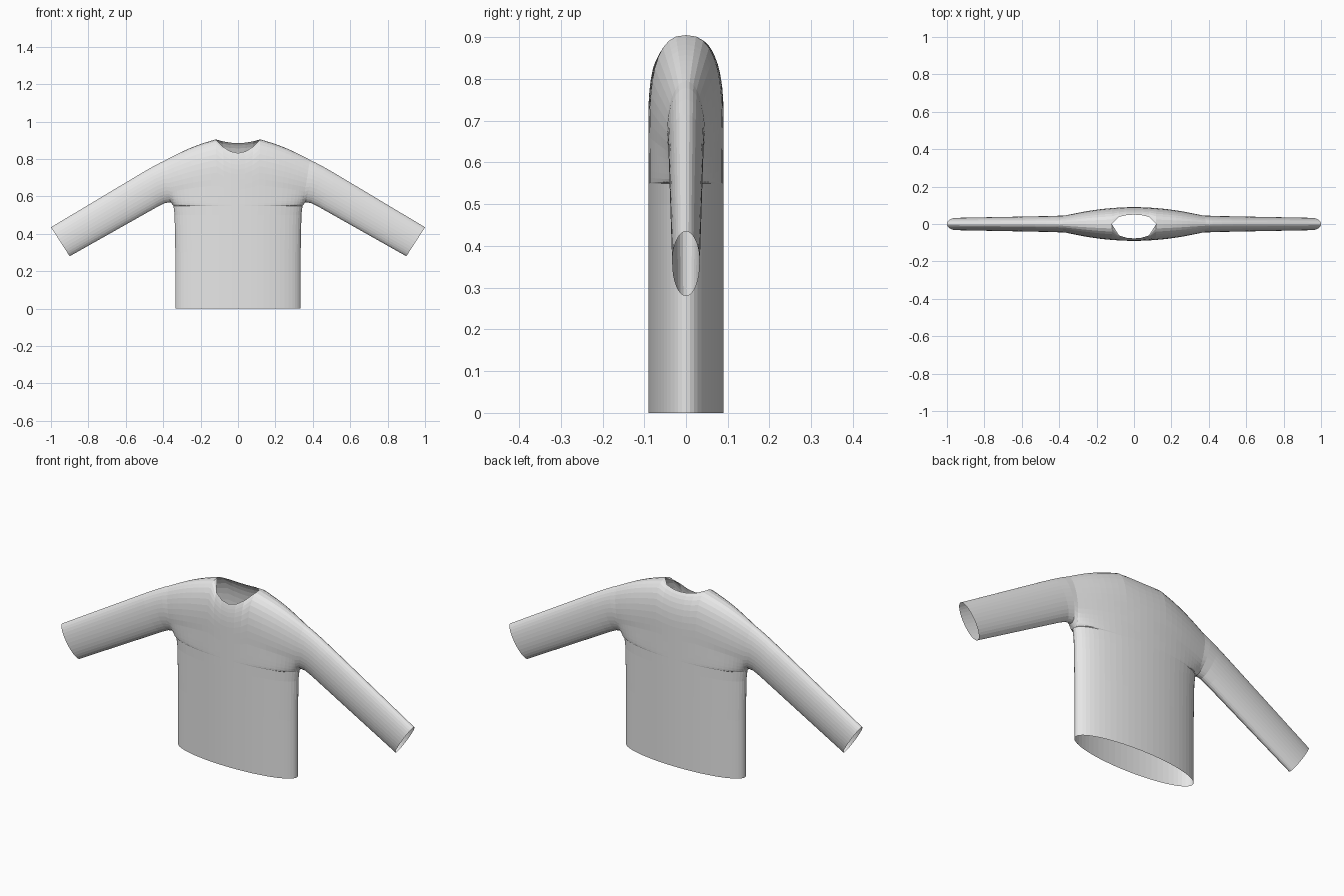
import bpy
import bmesh
from math import sin, cos, pi, radians, sqrt

if "Cube" in bpy.data.objects:
    bpy.data.objects.remove(bpy.data.objects["Cube"], do_unlink=True)

grey = bpy.data.materials.new("light_grey_cloth")
grey.use_nodes = True
grey.diffuse_color = (0.8, 0.8, 0.8, 1)
grey.node_tree.nodes["Principled BSDF"].inputs["Base Color"].default_value = (0.8, 0.8, 0.8, 1)

ROWS = 16                      # steps up the armhole
COLS = 30                      # steps across one torso panel
ARMPIT, SHOULDER = (0.345, 0.55), (0.385, 0.795)
NECK_X, NECK_Z = SHOULDER[0] * sin(radians(18)), 0.905
DEPTH, ARM_DEPTH = 0.09, 0.046
heights = [(1 - cos(pi * i / ROWS)) / 2 for i in range(ROWS + 1)]


def mix(a, b, t):
    return a + (b - a) * t


def oval(v):
    return 2 * sqrt(max(0, v * (1 - v)))


def shoulder_z(x):
    t = max(0, (abs(x) - NECK_X) / (SHOULDER[0] - NECK_X))
    return mix(NECK_Z, SHOULDER[1], t) + 0.01 * sin(pi * t)


def rounded_depth(drop):
    """Half depth of the torso at a distance below the shoulder line."""
    q = min(1, max(0, 1 - drop / 0.2))
    return DEPTH * (1 - q ** 2.5) ** 0.4


def top_z(x, side):
    """Shoulder line, dipping into the neck opening (deeper in front)."""
    if abs(x) >= NECK_X - 0.001:
        return shoulder_z(x)
    dip = 0.073 if side < 0 else 0.02
    return NECK_Z - dip * (1 - (x / NECK_X) ** 2)


def add_grid(bm, rows):
    grid = [[bm.verts.new(p) for p in row] for row in rows]
    for low, high in zip(grid, grid[1:]):
        for i in range(len(low) - 1):
            bm.faces.new((low[i], low[i + 1], high[i + 1], high[i]))


def finish(bm, name):
    bmesh.ops.remove_doubles(bm, verts=bm.verts, dist=0.0005)
    bmesh.ops.recalc_face_normals(bm, faces=bm.faces)
    mesh = bpy.data.meshes.new(name)
    bm.to_mesh(mesh)
    bm.free()
    mesh.materials.append(grey)
    bpy.context.collection.objects.link(bpy.data.objects.new(name, mesh))


# Torso: a front and a back panel, joined at the sides and shoulders
def torso_panel(side):
    angles = [radians(-90 + 180 * i / COLS) for i in range(COLS + 1)]
    rows = [[(w * sin(a), side * DEPTH * cos(a), z) for a in angles]
            for z, w in ((0, 0.335), (0.3, 0.335), (0.5, 0.339))]
    for v in heights:
        row = []
        for a in angles:
            edge = ARM_DEPTH * oval(v)
            x = mix(ARMPIT[0], SHOULDER[0], v) * sin(a)
            top_x = SHOULDER[0] * sin(a)
            z = mix(ARMPIT[1], top_z(top_x, side), v)
            fall = abs(cos(a)) ** mix(1, 2, min(1, v / 0.3))
            bulge = rounded_depth(shoulder_z(top_x) - z) - edge
            row.append((x, side * (edge + max(0, bulge) * fall), z))
        rows.append(row)
    return rows


torso = bmesh.new()
for side in (-1, 1):
    add_grid(torso, torso_panel(side))
finish(torso, "torso")

# Sleeves: oval sections from armhole to cuff (under point, top point, depth)
sections = [
    (ARMPIT, SHOULDER, ARM_DEPTH),
    ((0.36, 0.568), (0.42, 0.778), 0.045),
    ((0.39, 0.565), (0.47, 0.751), 0.043),
    ((0.43, 0.545), (0.53, 0.716), 0.042),
    ((0.9, 0.28), (1.0, 0.435), 0.033),
]
for mirror, name in ((1, "left_sleeve"), (-1, "right_sleeve")):
    sleeve = bmesh.new()
    for side in (-1, 1):
        add_grid(sleeve, [[(mirror * mix(b[0], t[0], v), side * d * oval(v), mix(b[1], t[1], v))
                           for v in heights] for b, t, d in sections])
    finish(sleeve, name)
